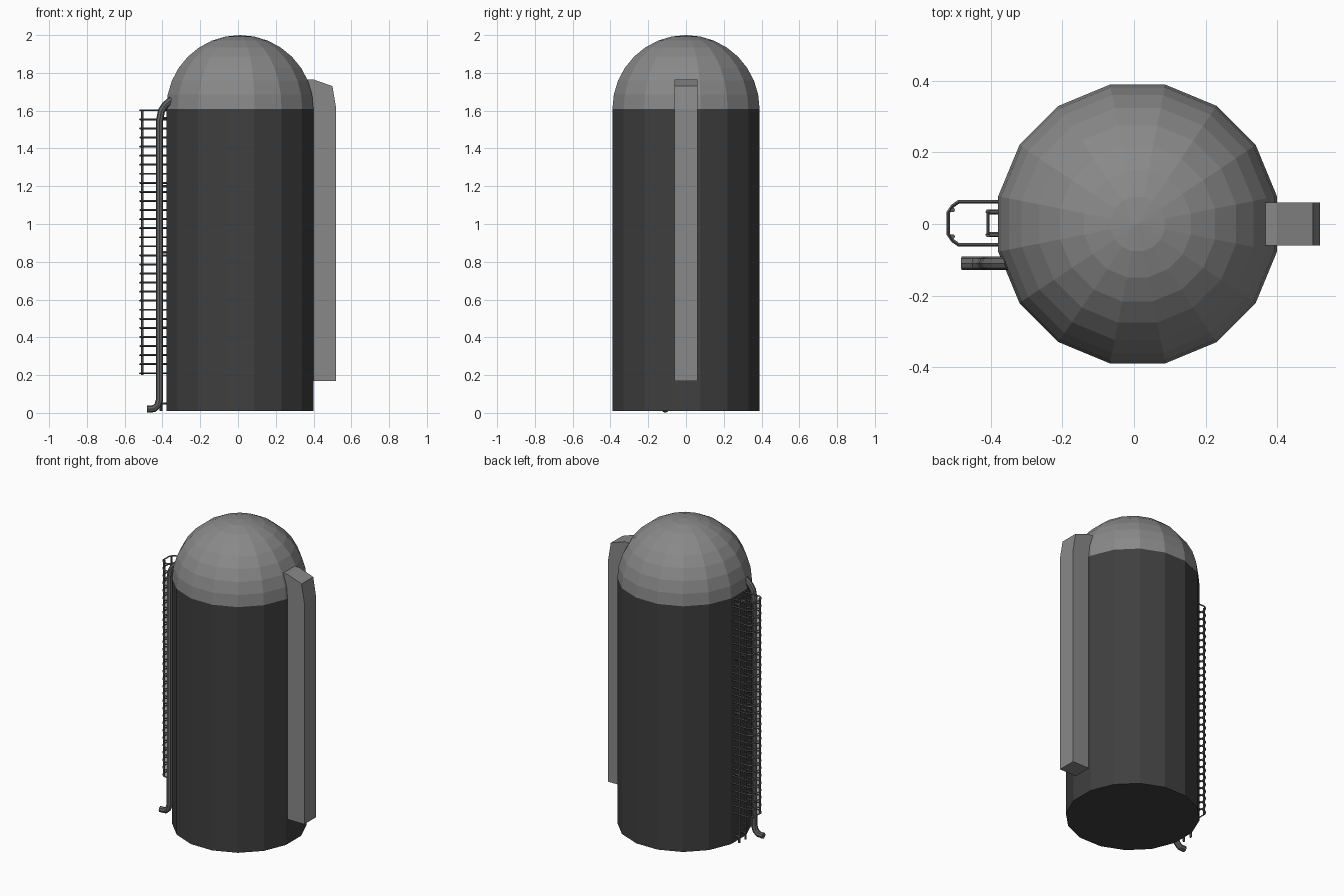
import bpy, bmesh, math
from mathutils import Matrix

if "Cube" in bpy.data.objects:
    bpy.data.objects.remove(bpy.data.objects["Cube"], do_unlink=True)

CX = 0.01          # tank axis
SIDES = 16
R = 0.397          # corner radius of tank
WALL_Z = 1.61      # top of the straight wall


def material(name, value):
    m = bpy.data.materials.new(name)
    m.use_nodes = True
    color = (value, value, value, 1)
    m.diffuse_color = color
    m.node_tree.nodes["Principled BSDF"].inputs["Base Color"].default_value = color
    return m


dark_grey = material("dark grey", 0.05)
light_grey = material("light grey", 0.25)
pipe_grey = material("pipe grey", 0.13)
ladder_grey = material("ladder grey", 0.11)


def add_mesh(name, bm, mat):
    bmesh.ops.recalc_face_normals(bm, faces=bm.faces)
    me = bpy.data.meshes.new(name)
    bm.to_mesh(me)
    bm.free()
    me.materials.append(mat)
    ob = bpy.data.objects.new(name, me)
    bpy.context.collection.objects.link(ob)
    return ob


def tubes(name, paths, radius, resolution, mat):
    """Sweep a round section along each path and keep the result as a mesh."""
    cu = bpy.data.curves.new(name + "_path", "CURVE")
    cu.dimensions = "3D"
    cu.bevel_depth = radius
    cu.bevel_resolution = resolution
    cu.use_fill_caps = True
    for path in paths:
        sp = cu.splines.new("POLY")
        sp.use_smooth = False
        sp.points.add(len(path) - 1)
        for p, co in zip(sp.points, path):
            p.co = (*co, 1)
    tmp = bpy.data.objects.new(name + "_path", cu)
    bpy.context.collection.objects.link(tmp)
    bpy.context.view_layer.update()
    deps = bpy.context.evaluated_depsgraph_get()
    me = bpy.data.meshes.new_from_object(tmp.evaluated_get(deps))
    bpy.data.objects.remove(tmp, do_unlink=True)
    me.name = name
    me.materials.clear()
    me.materials.append(mat)
    ob = bpy.data.objects.new(name, me)
    bpy.context.collection.objects.link(ob)
    return ob


# Tank wall, with flat sides facing the axes
turn = Matrix.Rotation(math.pi / SIDES, 4, "Z")
bm = bmesh.new()
bmesh.ops.create_cone(bm, cap_ends=True, segments=SIDES, radius1=R, radius2=R,
                      depth=WALL_Z - 0.01)
bmesh.ops.delete(bm, geom=[f for f in bm.faces if f.normal.z > 0.9], context="FACES_ONLY")
bmesh.ops.transform(bm, verts=bm.verts,
                    matrix=Matrix.Translation((CX, 0, (WALL_Z + 0.01) / 2)) @ turn)
add_mesh("tank_wall", bm, dark_grey)

# Domed roof: upper half of a faceted sphere
bm = bmesh.new()
bmesh.ops.create_uvsphere(bm, u_segments=SIDES, v_segments=16, radius=R)
bmesh.ops.delete(bm, geom=[v for v in bm.verts if v.co.z < -0.001], context="VERTS")
bmesh.ops.transform(bm, verts=bm.verts, matrix=Matrix.Translation((CX, 0, WALL_Z))
                    @ turn @ Matrix.Diagonal((1, 1, (2 - WALL_Z) / R, 1)))
add_mesh("dome_roof", bm, light_grey)

# Side duct: profile extruded across y
profile = [(0.365, 0.17), (0.52, 0.17), (0.52, 1.61), (0.5, 1.73), (0.4, 1.765), (0.365, 1.765)]
bm = bmesh.new()
face = bm.faces.new([bm.verts.new((x, -0.06, z)) for x, z in profile])
ext = bmesh.ops.extrude_face_region(bm, geom=[face])
for v in ext["geom"]:
    if isinstance(v, bmesh.types.BMVert):
        v.co.y = 0.06
if not face.is_valid or len(bm.faces) < len(profile) + 2:
    bm.faces.new([v for v in sorted(bm.verts, key=lambda v: v.index) if v.co.y < 0])
add_mesh("side_duct", bm, light_grey)

# Drain pipe, bent into the dome at the top and outward at the foot
bend = [(-0.35, 1.66), (-0.385, 1.63), (-0.405, 1.6), (-0.415, 1.55),
        (-0.415, 0.07), (-0.425, 0.04), (-0.445, 0.022), (-0.482, 0.02)]
tubes("drain_pipe", [[(x, -0.11, z) for x, z in bend]], 0.019, 2, pipe_grey)

# Ladder: rails, rungs and wall brackets
RAIL_X, RAIL_Y, MID_Y = -0.408, 0.032, 0.002
LEVELS = [0.21 + i * 0.048 for i in range(30)]
rail_ys = [MID_Y - RAIL_Y, MID_Y + RAIL_Y]
tubes("ladder_rails", [[(RAIL_X, y, 0.01), (RAIL_X, y, 1.6)] for y in rail_ys],
      0.007, 1, ladder_grey)
tubes("ladder_rungs", [[(RAIL_X, rail_ys[0], z), (RAIL_X, rail_ys[1], z)]
                       for z in [0.066, 0.114, 0.162] + LEVELS], 0.004, 0, ladder_grey)
tubes("ladder_brackets", [[(RAIL_X, y, z), (-0.375, y, z)]
                          for y in rail_ys for z in (0.05, 0.45, 0.85, 1.2, 1.56)],
      0.007, 1, ladder_grey)

# Safety cage: hoops and two upright bars
half_hoop = [(-0.375, 0.06), (-0.49, 0.06), (-0.507, 0.048), (-0.519, 0.03)]
hoop = half_hoop + [(x, -y) for x, y in reversed(half_hoop)]
tubes("cage_hoops", [[(x, MID_Y + y, z) for x, y in hoop] for z in LEVELS],
      0.005, 0, ladder_grey)
tubes("cage_uprights", [[(-0.507, MID_Y + y, 0.2), (-0.507, MID_Y + y, 1.605)]
                        for y in (-0.037, 0.037)], 0.007, 1, ladder_grey)
